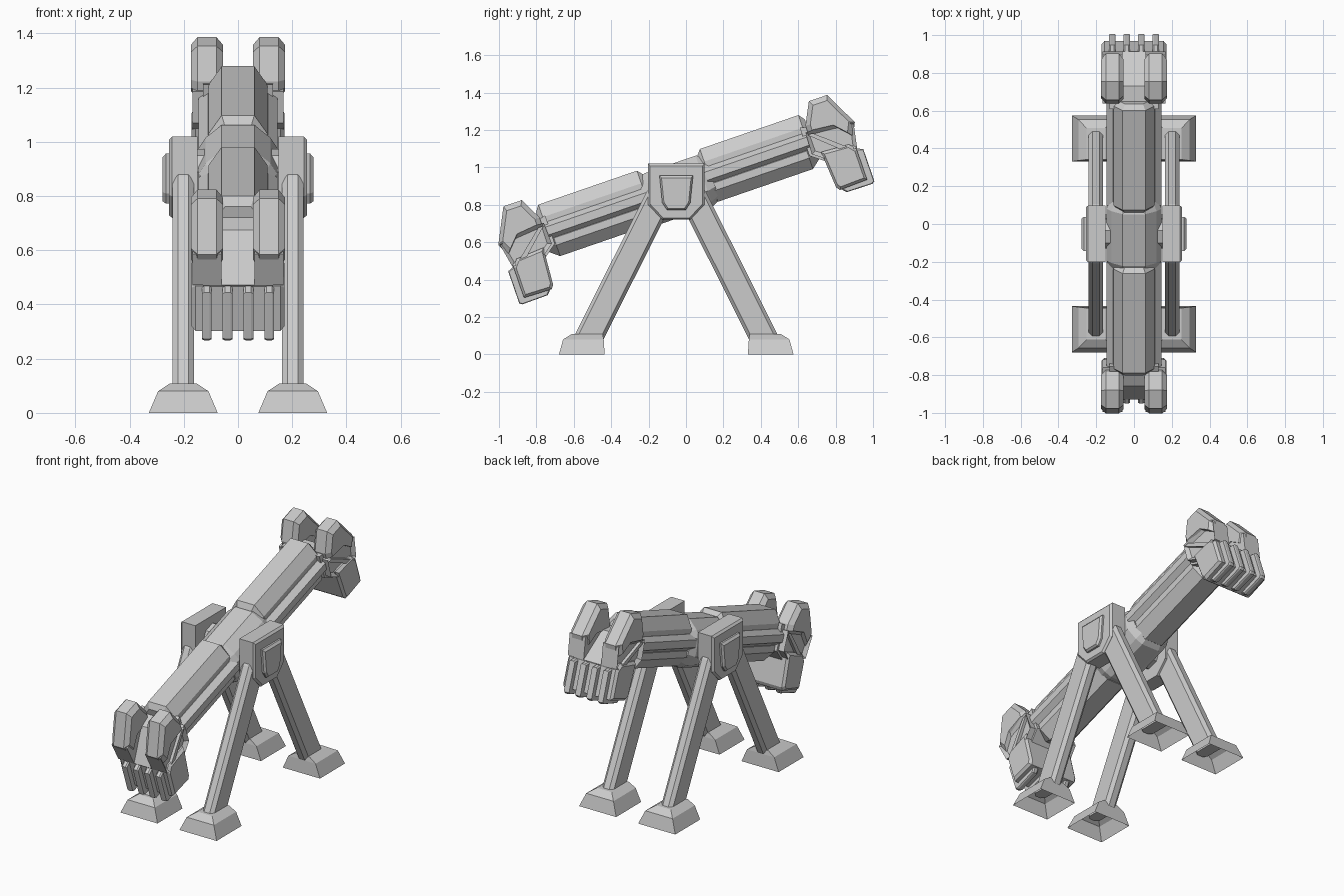
import bpy, bmesh, math
from mathutils import Matrix, Vector

if "Cube" in bpy.data.objects:
    bpy.data.objects.remove(bpy.data.objects["Cube"])

HUB_Y = -0.052
TILT = Matrix.Translation((0, -0.04, 0.883)) @ Matrix.Rotation(math.radians(19), 4, 'X')


def loft(name, rings, matrix=None, cap_start=True, cap_end=True):
    """Skin a list of equal-length point rings into one flat-shaded object."""
    bm = bmesh.new()
    vs = [[bm.verts.new(p) for p in r] for r in rings]
    n = len(rings[0])
    for a, b in zip(vs, vs[1:]):
        for i in range(n):
            j = (i + 1) % n
            bm.faces.new((a[i], a[j], b[j], b[i]))
    if cap_start:
        bm.faces.new(vs[0][::-1])
    if cap_end:
        bm.faces.new(vs[-1])
    bmesh.ops.recalc_face_normals(bm, faces=bm.faces)
    me = bpy.data.meshes.new(name)
    bm.to_mesh(me)
    bm.free()
    ob = bpy.data.objects.new(name, me)
    bpy.context.collection.objects.link(ob)
    if matrix:
        ob.matrix_world = matrix
    return ob


def shrink(pts, k):
    c = sum((Vector(p) for p in pts), Vector((0, 0))) / len(pts)
    return [c + (Vector(p) - c) * k for p in pts]


def prism(name, pts, x0, x1, k0=1, k1=1, c=0.02, matrix=None, s=1):
    """Side profile (y, z) extruded along x; k0/k1 shrink the ends into chamfers."""
    d = math.copysign(c, x1 - x0)
    stations = [(x0, k0)]
    if k0 != 1:
        stations.append((x0 + d, 1))
    if k1 != 1:
        stations.append((x1 - d, 1))
    stations.append((x1, k1))
    return loft(name, [[(x, p[0] * s, p[1]) for p in shrink(pts, k)] for x, k in stations], matrix)


def beam(name, half, stations, matrix=TILT):
    """Half cross-section (x, z) mirrored in x and run along y with a scale per station."""
    pts = half + [(-x, z) for x, z in reversed(half)]
    return loft(name, [[(x * k, y, z * k) for x, z in pts] for y, k in stations], matrix)


# central pivot block and axle
beam("pivot_block", [(.06, .14), (.12, .09), (.145, .05), (.145, -.06), (.10, -.12), (.06, -.145)],
     [(-.19, .85), (-.145, 1), (.145, 1), (.19, .85)])
oct8 = [(.09 * math.cos(math.pi * (i + .5) / 4), .09 * math.sin(math.pi * (i + .5) / 4)) for i in range(8)]
prism("axle", oct8, -.18, .18, matrix=TILT)

for end, s in (("front", -1), ("back", 1)):
    # arm: upper hump, side rail and lower keel
    beam(end + "_arm_top", [(.06, .166), (.108, .095), (.108, .02)],
         [(s * .15, .8), (s * .178, 1), (s * .735, 1), (s * .76, .8)])
    beam(end + "_arm_rail", [(.11, .065), (.145, .04), (.145, -.005), (.11, -.03)],
         [(s * .16, 1), (s * .80, 1)])
    beam(end + "_arm_keel", [(.10, -.01), (.115, -.03), (.115, -.07), (.06, -.132)],
         [(s * .15, .8), (s * .178, 1), (s * .715, 1), (s * .78, .6)])

    # head core with sloped face between the ears
    prism(end + "_head_core", [(.72, .10), (.84, .07), (.975, -.10), (.95, -.14), (.80, -.12), (.72, -.06)],
          -.13, .13, matrix=TILT, s=s)
    # jaw block with tapered sides
    prism(end + "_jaw", [(.785, -.06), (.80, -.265), (.815, -.285), (.97, -.28), (.97, -.105), (.94, -.07)],
          -.172, .172, .86, .86, .015, TILT, s)
    # jaw ribs
    for i in range(4):
        x = (i - 1.5) * .077
        prism(f"{end}_jaw_rib_{i + 1}",
              [(.96, -.10), (1.004, -.118), (1.004, -.30), (.99, -.31), (.845, -.308), (.82, -.28), (.96, -.25)],
              x - .018, x + .018, .95, .95, .008, TILT, s)

    for side, m in (("left", -1), ("right", 1)):
        # raised ear
        prism(f"{end}_{side}_ear",
              [(.812, .218), (.915, .218), (1.008, .032), (.975, -.035), (.90, .045), (.752, .06), (.752, .10)],
              m * .055, m * .174, .78, .78, .025, TILT, s)
        # cheek plate with a recessed panel
        cheek = prism(f"{end}_{side}_cheek",
                      [(.74, .065), (.90, .06), (1.0, .03), (.975, -.10), (.82, -.12), (.735, -.055)],
                      m * .06, m * .168, matrix=TILT, s=s)
        bm = bmesh.new()
        bm.from_mesh(cheek.data)
        outer = [f for f in bm.faces if abs(f.calc_center_median().x) > .165]
        bmesh.ops.inset_region(bm, faces=outer, thickness=.025, depth=0)
        bmesh.ops.translate(bm, verts=outer[0].verts, vec=(-m * .02, 0, 0))
        bm.to_mesh(cheek.data)
        bm.free()
        # diagonal brace across the cheek
        prism(f"{end}_{side}_cheek_brace", [(.745, .05), (.775, .05), (.94, -.09), (.91, -.10)],
              m * .14, m * .166, matrix=TILT, s=s)

for side, m in (("left", -1), ("right", 1)):
    # hub plate and raised cover
    hub = [(-.15, 1.02), (.15, 1.02), (.15, .80), (.075, .72), (-.075, .72), (-.15, .80)]
    prism(side + "_hub", [(y + HUB_Y, z) for y, z in hub], m * .15, m * .255, 1, .93, .012)
    cover = [(-.09, .957), (.09, .957), (.075, .81), (.05, .772), (-.05, .772), (-.075, .81)]
    prism(side + "_hub_cover", [(y + HUB_Y, z) for y, z in cover], m * .24, m * .278, 1, .88, .012)

    for end, s in (("front", -1), ("back", 1)):
        # chamfered leg leaning in towards the hub
        w, d, c = .039, .083, .02
        sec = [(-w, -d + c), (-w + c, -d), (w - c, -d), (w, -d + c),
               (w, d - c), (w - c, d), (-w + c, d), (-w, d - c)]
        path = [(.477, .07), (.075, .87)]
        rings = [[(m * .202 + x, HUB_Y + s * (y0 + y), z) for x, y in sec] for y0, z in path]
        rings.append([(m * .202 + x * .7, HUB_Y + s * (.05 + y * .7), .93) for x, y in sec])
        loft(f"{end}_{side}_leg", rings)
        # flared foot, open underneath
        levels = [(.127, .383, .627, 0), (.093, .388, .605, .08), (.05, .393, .56, .108)]
        loft(f"{end}_{side}_foot",
             [[(m * .202 + a * hx, HUB_Y + s * (y1 if b else y0), z)
               for a, b in ((-1, 0), (1, 0), (1, 1), (-1, 1))] for hx, y0, y1, z in levels],
             cap_start=False)
